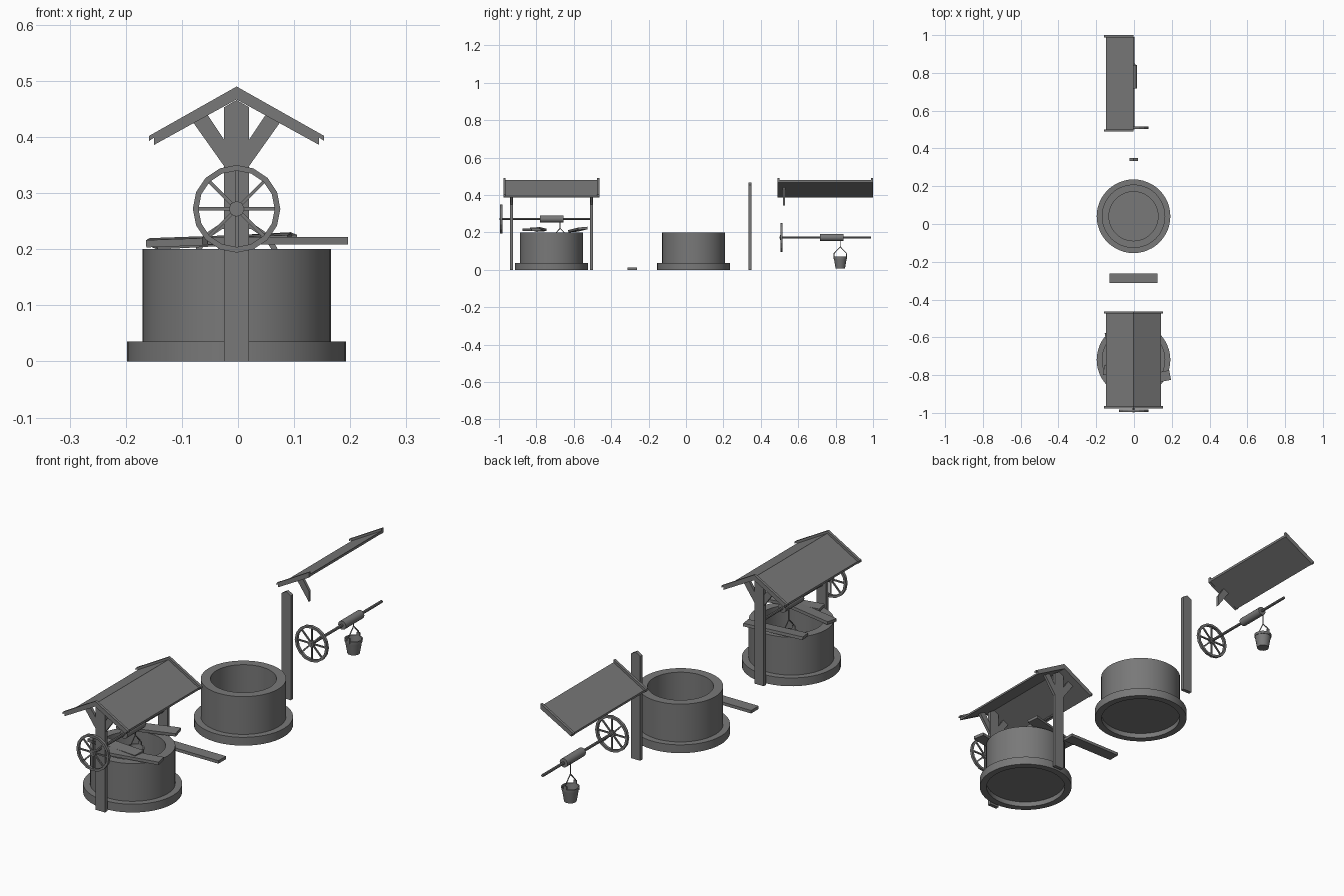
import bpy, bmesh, math
from mathutils import Matrix, Vector

if "Cube" in bpy.data.objects:
    bpy.data.objects.remove(bpy.data.objects["Cube"])

CX = -0.0025
GREY = (0.19, 0.19, 0.19, 1)
mat = bpy.data.materials.new("weathered grey")
mat.use_nodes = True
mat.diffuse_color = GREY
mat.node_tree.nodes["Principled BSDF"].inputs["Base Color"].default_value = GREY


def finish(name, bm, loc=(0, 0, 0), rot=(0, 0, 0), smooth=False):
    bmesh.ops.recalc_face_normals(bm, faces=bm.faces)
    me = bpy.data.meshes.new(name)
    bm.to_mesh(me)
    bm.free()
    me.materials.append(mat)
    ob = bpy.data.objects.new(name, me)
    ob.location, ob.rotation_euler = loc, rot
    bpy.context.collection.objects.link(ob)
    if smooth:
        bpy.ops.object.select_all(action='DESELECT')
        ob.select_set(True)
        bpy.context.view_layer.objects.active = ob
        bpy.ops.object.shade_smooth_by_angle(angle=math.radians(35))
    return ob


def box(name, size, loc, rot=(0, 0, 0)):
    bm = bmesh.new()
    bmesh.ops.create_cube(bm, size=1, matrix=Matrix.Diagonal((*size, 1)))
    return finish(name, bm, loc, rot)


def prism(name, outline, y0, y1, side=1):
    """Extrude an x/z outline along y; side -1 mirrors it."""
    bm = bmesh.new()
    f = bm.faces.new([bm.verts.new((CX + side * x, y0, z)) for x, z in outline])
    ext = bmesh.ops.extrude_face_region(bm, geom=[f])["geom"]
    bmesh.ops.translate(bm, vec=(0, y1 - y0, 0),
                        verts=[v for v in ext if isinstance(v, bmesh.types.BMVert)])
    return finish(name, bm)


def lathe(name, profile, loc, steps, rot=(0, 0, 0), smooth=True):
    """Turn a radius/height profile around the local z axis."""
    bm = bmesh.new()
    vs = [bm.verts.new((r, 0, z)) for r, z in profile]
    es = [bm.edges.new(p) for p in zip(vs, vs[1:])]
    bmesh.ops.spin(bm, geom=vs + es, cent=(0, 0, 0), axis=(0, 0, 1),
                   angle=2 * math.pi, steps=steps, use_merge=True)
    bmesh.ops.remove_doubles(bm, verts=bm.verts, dist=1e-5)
    return finish(name, bm, loc, rot, smooth)


def rod(name, r, a, b, steps=12, smooth=True):
    """Closed round bar between two points."""
    a, b = Vector(a), Vector(b)
    n = (b - a).length
    return lathe(name, [(0, 0), (r, 0), (r, n), (0, n)], a, steps,
                 (b - a).to_track_quat('Z', 'Y').to_euler(), smooth)


# Stone well wall with base ring and recessed underside
def well(name, y):
    lathe(name, [(0, .03), (.13, .03), (.13, .2), (.168, .2), (.168, .036),
                 (.195, .036), (.195, 0), (.166, 0), (.166, .022), (0, .022)],
          (CX, y, 0), 48)


# Post with a pointed top
def post(name, y):
    w, top = .0225, .466
    prism(name, [(-w, 0), (w, 0), (w, top - .013), (0, top), (-w, top - .013)],
          y - .008, y + .008)


def brace(name, y, side):
    prism(name, [(.02, .345), (.02, .392), (.056, .446), (.081, .431)],
          y - .006, y + .006, side)


# One roof slope: panel plus a notched trim board at each end
def roof_half(name, y0, y1, side):
    prism(name + "_panel", [(0, .479), (.146, .396), (.146, .387), (0, .468)],
          y0 + .005, y1 - .005, side)
    trim = [(0, .49), (.156, .402), (.156, .393), (.147, .399), (.147, .386), (0, .467)]
    prism(name + "_front_trim", trim, y0, y0 + .012, side)
    prism(name + "_back_trim", trim, y1 - .012, y1, side)


# Crank wheel, axle, rope barrel and bucket
def winch(name, y, z):
    c = Vector((CX, y, z))
    along = (-math.pi / 2, 0, 0)
    lathe(name + "_wheel_rim", [(.068, -.006), (.078, -.006), (.078, .006),
                                (.068, .006), (.068, -.006)], c, 16, along, False)
    rod(name + "_wheel_hub", .014, c - Vector((0, .007, 0)), c + Vector((0, .007, 0)), 8, False)
    for i in range(4):
        box(f"{name}_spoke_{i + 1}", (.14, .006, .006), c, (0, i * math.pi / 4, 0))
    rod(name + "_axle", .006, c - Vector((0, .009, 0)), c + Vector((0, .479, 0)), 8, False)
    rod(name + "_barrel", .019, c + Vector((0, .207, 0)), c + Vector((0, .333, 0)))
    b = c + Vector((-.02, .315, 0))
    lathe(name + "_bucket", [(0, -.166), (.025, -.166), (.034, -.114), (.036, -.114),
                             (.037, -.103), (.032, -.103), (.023, -.16), (0, -.16)], b, 16)
    rod(name + "_rope", .0025, b + Vector((0, 0, 0)), b + Vector((0, 0, -.05)), 6)
    for s in (-1, 1):
        bail = [Vector((0, s * u, v)) for u, v in ((0, -.05), (.034, -.086), (.034, -.103))]
        for i in range(2):
            rod(f"{name}_handle_{i + 1}", .0025, b + bail[i], b + bail[i + 1], 6)
        box(name + "_bucket_lug", (.014, .005, .022), b + Vector((0, s * .034, -.1)))


def plank(name, loc, rot=(0, 0, 0)):
    box(name, (.255, .052, .013), loc, [math.radians(a) for a in rot])


# Assembled well
well("well_wall", -.719)
for label, y in (("front", -.933), ("back", -.505)):
    post(label + "_post", y)
    for side in (-1, 1):
        brace(label + "_brace", y, side)
for label, side in (("left", 1), ("right", -1)):
    roof_half(label + "_roof", -.976, -.463, side)
winch("winch", -.988, .272)
plank("front_cover_plank", (.066, -.824, .215), (0, 0, 11))
plank("middle_cover_plank", (-.034, -.79, .216), (4, -2, -8))
plank("back_cover_plank", (-.025, -.578, .215), (5, -3, 12))

# Separate spare parts laid out behind
plank("spare_plank", (CX, -.287, .0065))
well("spare_well_wall", .041)
post("spare_post", .342)
roof_half("spare_roof", .489, 1.0, -1)
brace("spare_brace", .524, -1)
winch("spare_winch", .51, .173)
